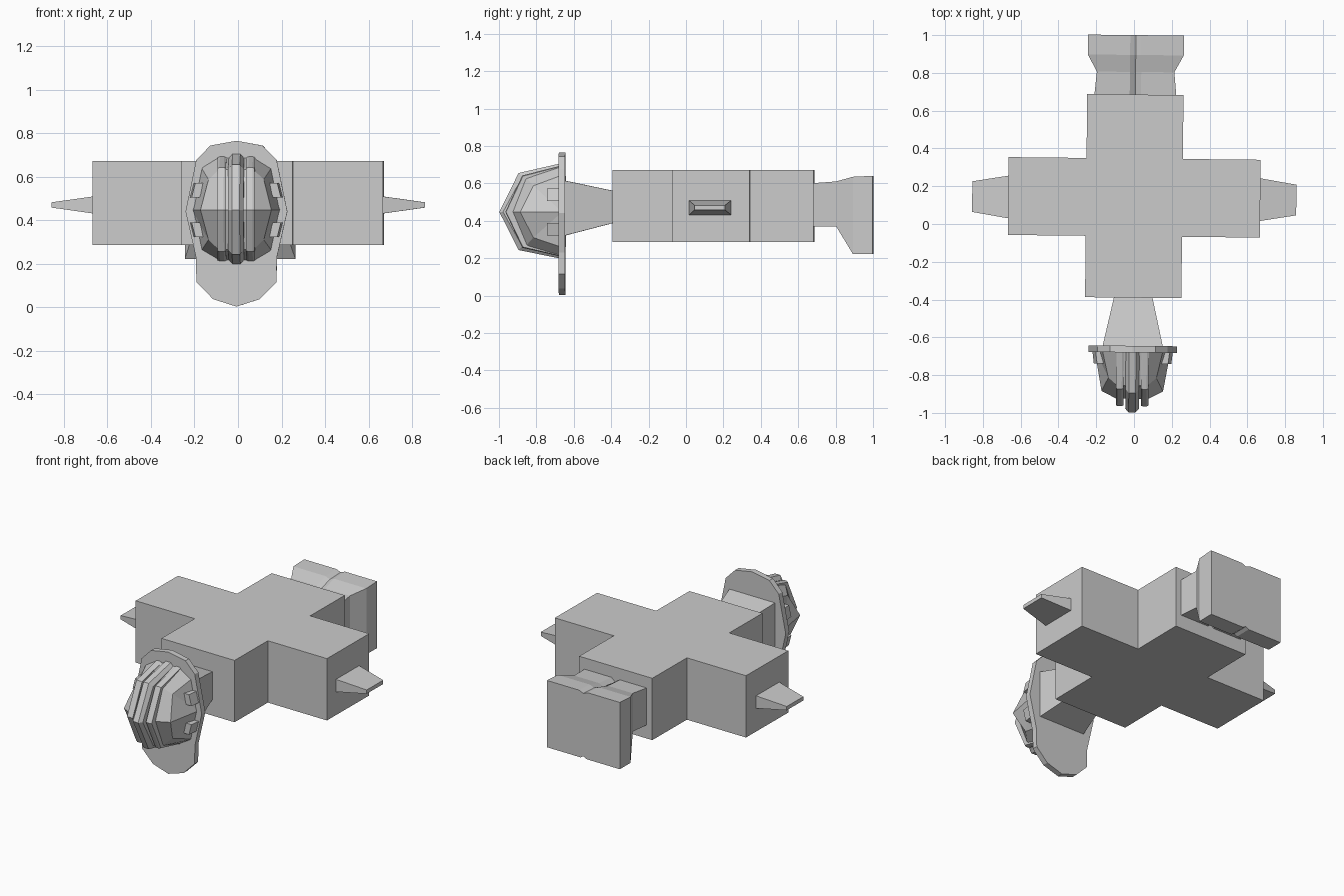
import bpy, bmesh
from mathutils import Matrix

if "Cube" in bpy.data.objects:
    bpy.data.objects.remove(bpy.data.objects["Cube"])

YAW = Matrix.Rotation(-0.0106, 4, 'Z')   # the whole craft sits slightly turned


def loft(name, rings):
    """Skin a list of equal-length point rings and cap both ends."""
    bm = bmesh.new()
    rows = [[bm.verts.new(p) for p in r] for r in rings]
    n = len(rows[0])
    for a, b in zip(rows, rows[1:]):
        for i in range(n):
            j = (i + 1) % n
            bm.faces.new((a[i], a[j], b[j], b[i]))
    bm.faces.new(rows[0][::-1])
    bm.faces.new(rows[-1])
    bmesh.ops.remove_doubles(bm, verts=bm.verts, dist=0.0005)
    bmesh.ops.recalc_face_normals(bm, faces=bm.faces)
    bm.transform(YAW)
    me = bpy.data.meshes.new(name)
    bm.to_mesh(me)
    bm.free()
    ob = bpy.data.objects.new(name, me)
    bpy.context.collection.objects.link(ob)
    return ob


def rect_xz(y, w, z0, z1):
    return [(-w, y, z0), (w, y, z0), (w, y, z1), (-w, y, z1)]


def mirrored(half):
    """Close an x >= 0 half outline (first and last points on the axis)."""
    return half + [(-x, z) for x, z in half[-2:0:-1]]


# cross-shaped hull
W, L, A0, A1, Y0, Y1 = 0.255, 0.667, -0.065, 0.347, -0.39, 0.685
cross = [(-W, Y0), (W, Y0), (W, A0), (L, A0), (L, A1), (W, A1),
         (W, Y1), (-W, Y1), (-W, A1), (-L, A1), (-L, A0), (-W, A0)]
loft("hull", [[(x, y, z) for x, y in cross] for z in (0.285, 0.672)])

# tapered side fins
for s, side in ((1, "right"), (-1, "left")):
    fin = []
    for x, a, b, h in ((0.66, 0.022, 0.25, 0.04), (0.858, 0.055, 0.217, 0.012)):
        fin.append([(s * x, a, 0.47 - h), (s * x, b, 0.47 - h),
                    (s * x, b, 0.47 + h), (s * x, a, 0.47 + h)])
    loft(side + "_fin", fin)

# neck flaring towards the head
loft("neck", [rect_xz(-0.38, 0.10, 0.39, 0.558), rect_xz(-0.65, 0.16, 0.32, 0.615)])

# collar plate behind the head
collar = mirrored([(0, 0.765), (0.12, 0.743), (0.185, 0.676), (0.234, 0.44),
                   (0.186, 0.23), (0.184, 0.115), (0.107, 0.037), (0, 0.003)])
loft("collar_plate", [[(x, y, z) for x, z in collar] for y in (-0.68, -0.645)])

# faceted head shell, lofted across in yz columns
ZC = 0.447


def column(base, mid, front):
    (bx, by, bz), (mx, my, mz), (fx, fy) = base, mid, front
    return [(bx, by, ZC + bz), (mx, my, ZC + mz), (fx, fy, ZC),
            (mx, my, ZC - mz * 0.98), (bx, by, ZC - bz * 0.96)]


half = [column((0.085, -0.66, 0.245), (0.08, -0.855, 0.185), (0.085, -0.925)),
        column((0.163, -0.66, 0.197), (0.127, -0.815, 0.14), (0.163, -0.885)),
        [(0.203, -0.66, ZC)] * 5]
left = [[(-x, y, z) for x, y, z in r] for r in half[::-1]]
loft("head_shell", left + half)


# raised ribs running over the head
def rib(name, x, w, y_front, y_mid, z_mid, z_base, bevel):
    def prof(px, d):
        return column((px, -0.66, z_base - d), (px, y_mid + d, z_mid - d), (px, y_front + d))
    loft(name, [prof(x - w, bevel), prof(x - w * 0.5, 0), prof(x + w * 0.5, 0), prof(x + w, bevel)])


rib("centre_rib", 0, 0.036, -0.998, -0.895, 0.208, 0.262, 0.02)
rib("right_rib", 0.066, 0.02, -0.965, -0.875, 0.195, 0.25, 0.004)
rib("left_rib", -0.066, 0.02, -0.965, -0.875, 0.195, 0.25, 0.004)

# small lugs on the head sides
for s, side in ((1, "right"), (-1, "left")):
    for u, row in ((1, "upper"), (-1, "lower")):
        z0, z1 = ZC + u * 0.058, ZC + u * 0.125
        rings = []
        for z, dx in ((z0, 0.0), (z1, -0.017)):
            rings.append([(s * (x + dx), y, z) for x, y in
                          ((0.165, -0.675), (0.213, -0.675), (0.205, -0.74), (0.155, -0.74))])
        loft(f"{side}_{row}_lug", rings)

# tail block with a shallow centre groove
rings = []
for y, w, zb, zt, g in ((0.67, 0.218, 0.37, 0.60, 0.025), (0.805, 0.205, 0.37, 0.61, 0.015),
                        (0.895, 0.254, 0.222, 0.635, 0.012), (1.0, 0.254, 0.222, 0.64, 0.012)):
    ring = mirrored([(0, zt - g), (0.03, zt), (w, zt), (w, zb), (0.02, zb), (0, zb + g)])
    rings.append([(x, y, z) for x, z in ring])
loft("tail_block", rings)
